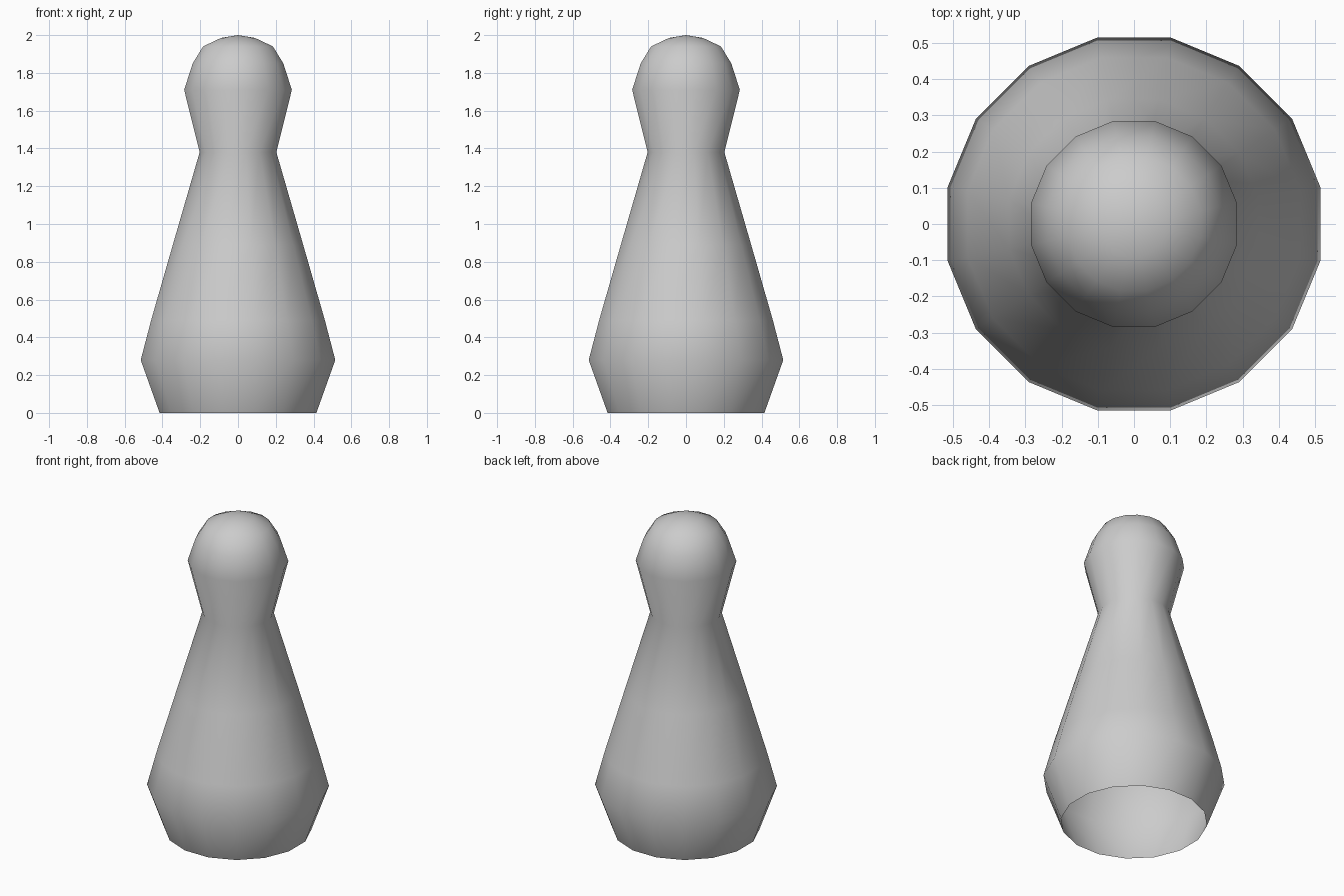
import bpy, bmesh, math
from mathutils import Matrix

cube = bpy.data.objects.get("Cube")
if cube:
    bpy.data.objects.remove(cube)

SIDES = 16
STEP = 2 * math.pi / SIDES

# Flat grey material
grey = bpy.data.materials.new("light_grey")
grey.use_nodes = True
colour = (0.6, 0.6, 0.6, 1)
grey.diffuse_color = colour
grey.node_tree.nodes["Principled BSDF"].inputs["Base Color"].default_value = colour

# Half outline as (apothem, height), from the open foot to the crown
outline = [(0.415, 0), (0.515, 0.28), (0.46, 0.49), (0.345, 0.89), (0.203, 1.38),
           (0.285, 1.71), (0.24, 1.85), (0.185, 1.94), (0.09, 1.985), (0, 2)]

# Lathe the outline so that flat sides face the axes
bm = bmesh.new()
scale = 1 / math.cos(STEP / 2)
verts = [bm.verts.new((r * scale, 0, z)) for r, z in outline]
edges = [bm.edges.new(pair) for pair in zip(verts, verts[1:])]
bmesh.ops.spin(bm, geom=verts + edges, cent=(0, 0, 0), axis=(0, 0, 1),
               angle=2 * math.pi, steps=SIDES)
bmesh.ops.remove_doubles(bm, verts=bm.verts, dist=0.001)
bmesh.ops.rotate(bm, verts=bm.verts, cent=(0, 0, 0),
                 matrix=Matrix.Rotation(STEP / 2, 3, 'Z'))
bmesh.ops.recalc_face_normals(bm, faces=bm.faces)

# Make sure the open shell faces outwards
bm.normal_update()
if sum(f.normal.dot(f.calc_center_median()) for f in bm.faces if f.normal.z > 0.9) < 0:
    bmesh.ops.reverse_faces(bm, faces=bm.faces)
for face in bm.faces:
    face.smooth = True

mesh = bpy.data.meshes.new("pawn_body")
bm.to_mesh(mesh)
bm.free()
mesh.materials.append(grey)
body = bpy.data.objects.new("pawn_body", mesh)
bpy.context.collection.objects.link(body)
